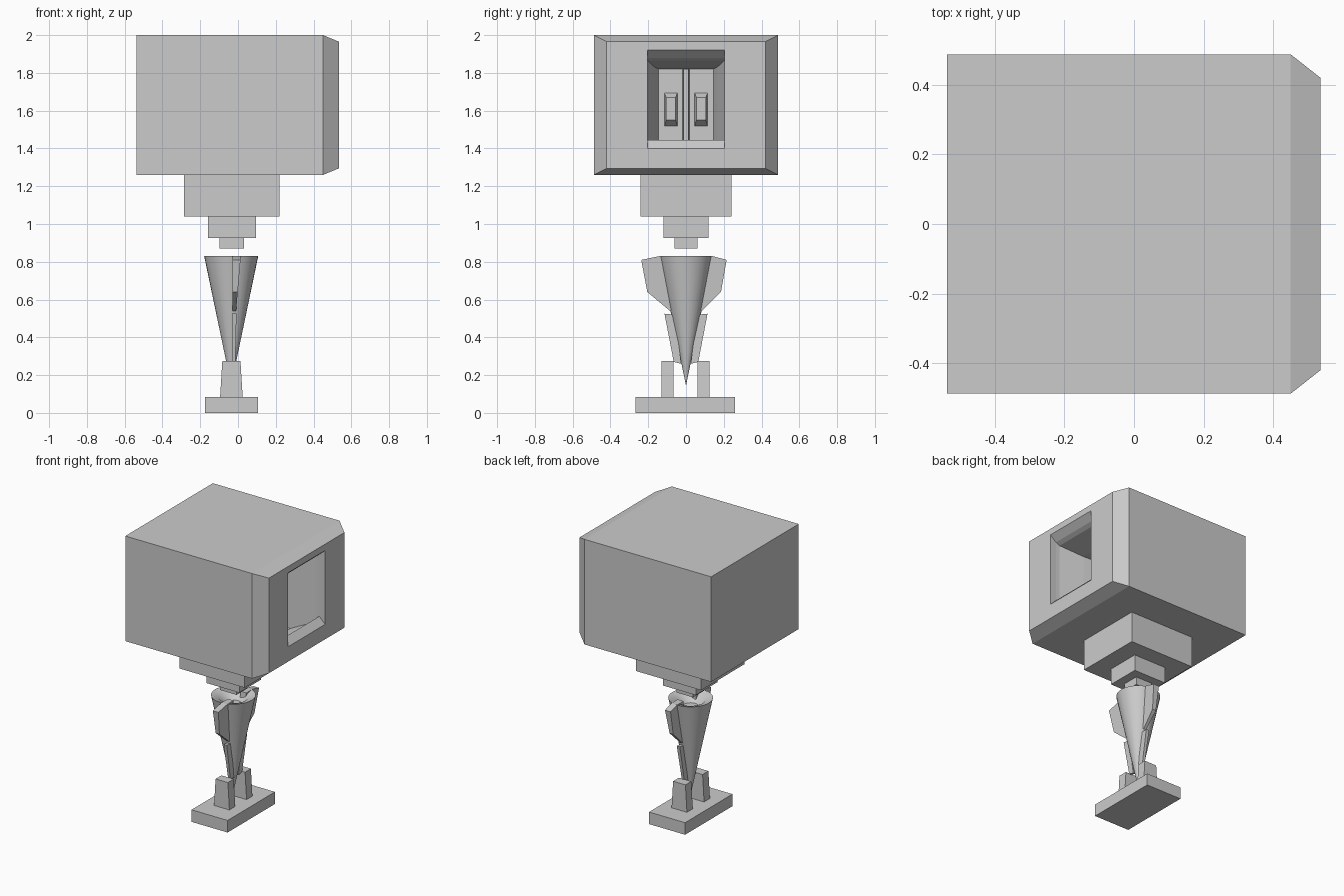
import bpy, bmesh, math

if "Cube" in bpy.data.objects:
    bpy.data.objects.remove(bpy.data.objects["Cube"])

CX = -0.033  # axis of the body in x


def finish(name, bm, smooth=False):
    bmesh.ops.recalc_face_normals(bm, faces=bm.faces)
    me = bpy.data.meshes.new(name)
    bm.to_mesh(me)
    bm.free()
    ob = bpy.data.objects.new(name, me)
    bpy.context.collection.objects.link(ob)
    if smooth:
        bpy.ops.object.select_all(action='DESELECT')
        ob.select_set(True)
        bpy.context.view_layer.objects.active = ob
        bpy.ops.object.shade_smooth_by_angle(angle=math.radians(35))
    return ob


def loft(name, rings, smooth=False):
    """Skin a list of equal-length point rings and cap both ends."""
    bm = bmesh.new()
    loops = [[bm.verts.new(p) for p in r] for r in rings]
    n = len(loops[0])
    for a, b in zip(loops, loops[1:]):
        for i in range(n):
            j = (i + 1) % n
            bm.faces.new((a[i], a[j], b[j], b[i]))
    bm.faces.new(loops[0])
    bm.faces.new(loops[-1])
    return finish(name, bm, smooth)


def rect_z(z, x0, x1, y0, y1):
    return [(x0, y0, z), (x1, y0, z), (x1, y1, z), (x0, y1, z)]


def rect_x(x, y0, y1, z0, z1):
    return [(x, y0, z0), (x, y1, z0), (x, y1, z1), (x, y0, z1)]


def box(name, x0, x1, y0, y1, z0, z1):
    return loft(name, [rect_z(z0, x0, x1, y0, y1), rect_z(z1, x0, x1, y0, y1)])


def circle(r, z, n=32):
    return [(CX - 0.003 + r * math.cos(2 * math.pi * i / n),
             r * math.sin(2 * math.pi * i / n), z) for i in range(n)]


def fin(name, outline, x_top, x_low):
    """Flat limb from a (y, z) outline, thickness set per height."""
    z_hi = max(z for y, z in outline)
    z_lo = min(z for y, z in outline)

    def side(k):
        pts = []
        for y, z in outline:
            t = (z - z_lo) / (z_hi - z_lo)
            pts.append((x_low[k] + (x_top[k] - x_low[k]) * t, y, z))
        return pts
    return loft(name, [side(0), side(1)])


# Head: chamfered block with a recessed window on the +x face
head_profile = [
    (-0.537, 0.487, 1.26, 2.0),
    (0.45, 0.487, 1.26, 2.0),
    (0.535, 0.42, 1.295, 1.965),
    (0.535, 0.205, 1.40, 1.92),
    (0.49, 0.205, 1.445, 1.88),
    (0.46, 0.203, 1.40, 1.865),
    (0.29, 0.165, 1.32, 1.83),
    (0.18, 0.145, 1.36, 1.82),
]
loft("head", [rect_x(x, -h, h, a, b) for x, h, a, b in head_profile])

# Face relief deep in the window: middle ridge and two eyes
loft("nose_ridge", [rect_x(0.17, -0.02, 0.02, 1.36, 1.82),
                    rect_x(0.22, -0.012, 0.012, 1.36, 1.82)])
for side, label in ((-1, "left"), (1, "right")):
    c = 0.08 * side
    loft(label + "_eye", [rect_x(0.17, c - 0.037, c + 0.037, 1.51, 1.70),
                          rect_x(0.22, c - 0.025, c + 0.025, 1.55, 1.67)])

# Stepped neck, each block half the width of the one above
for i, (hx, hy, z0, z1) in enumerate([(0.254, 0.241, 1.04, 1.26),
                                      (0.127, 0.12, 0.925, 1.04),
                                      (0.064, 0.06, 0.87, 0.925)]):
    box("neck_block_%d" % (i + 1), CX - hx, CX + hx, -hy, hy, z0, z1)

# Body: inverted cone with a dished top
loft("cone_body", [circle(0.001, 0.15), circle(0.143, 0.83),
                   circle(0.095, 0.815), circle(0.05, 0.77)], smooth=True)

# Arms
fin("right_upper_arm", [(0.07, 0.83), (0.14, 0.83), (0.215, 0.81),
                        (0.185, 0.64), (0.085, 0.54), (0.05, 0.56)],
    (-0.03, 0.015), (-0.03, -0.01))
fin("left_upper_arm", [(-0.07, 0.83), (-0.14, 0.83), (-0.237, 0.81),
                       (-0.205, 0.64), (-0.085, 0.54), (-0.05, 0.56)],
    (-0.03, 0.015), (-0.03, -0.01))
for side, label in ((-1, "left"), (1, "right")):
    fin(label + "_forearm", [(side * y, z) for y, z in
                             [(0.06, 0.52), (0.114, 0.525),
                              (0.065, 0.27), (0.025, 0.26)]],
        (-0.032, -0.008), (-0.032, -0.014))

# Legs tapering towards the top
for y0, label in ((-0.131, "left"), (0.06, "right")):
    loft(label + "_leg", [rect_z(0.08, -0.095, 0.025, y0, y0 + 0.065),
                          rect_z(0.275, -0.083, 0.013, y0, y0 + 0.065)])

# Base plate
box("base_plate", -0.175, 0.106, -0.267, 0.26, 0.0, 0.085)
